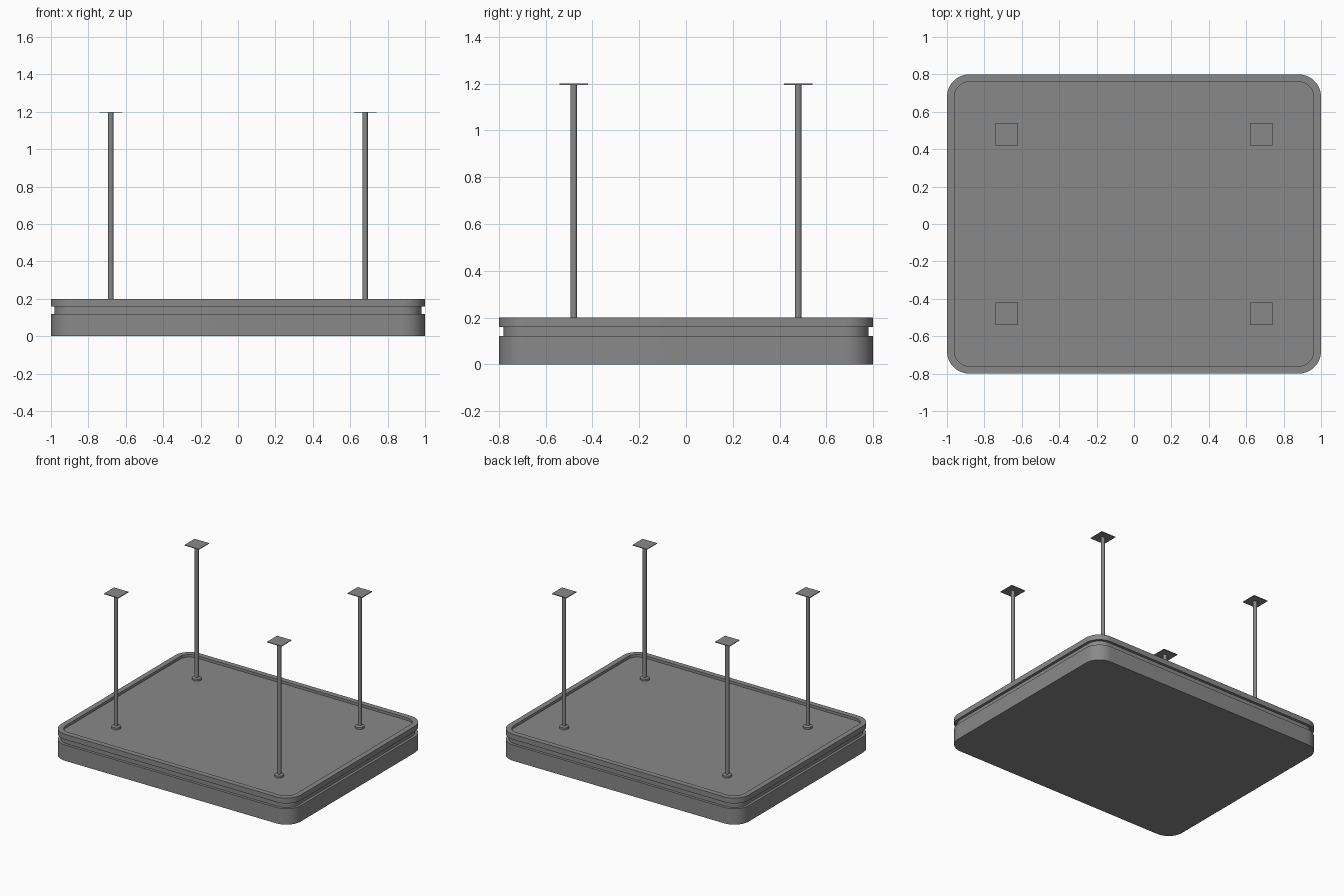
import bpy, bmesh, math

if "Cube" in bpy.data.objects:
    bpy.data.objects.remove(bpy.data.objects["Cube"])

grey = bpy.data.materials.new("mid_grey")
grey.diffuse_color = (0.25, 0.25, 0.25, 1)
grey.use_nodes = True
grey.node_tree.nodes["Principled BSDF"].inputs["Base Color"].default_value = grey.diffuse_color


def finish(name, bm):
    bmesh.ops.recalc_face_normals(bm, faces=bm.faces[:])
    me = bpy.data.meshes.new(name)
    bm.to_mesh(me)
    bm.free()
    me.materials.append(grey)
    ob = bpy.data.objects.new(name, me)
    bpy.context.collection.objects.link(ob)
    bpy.ops.object.select_all(action='DESELECT')
    ob.select_set(True)
    bpy.context.view_layer.objects.active = ob
    bpy.ops.object.shade_smooth_by_angle(angle=math.radians(30))
    return ob


def rounded_ring(bm, inset, z, hx=1.0, hy=0.8, r=0.12, seg=12):
    """Rounded rectangle loop, inset from the outer outline."""
    verts = []
    for k, (sx, sy) in enumerate([(1, 1), (-1, 1), (-1, -1), (1, -1)]):
        for i in range(seg + 1):
            a = math.pi / 2 * (k + i / seg)
            verts.append(bm.verts.new((sx * (hx - r) + (r - inset) * math.cos(a),
                                       sy * (hy - r) + (r - inset) * math.sin(a), z)))
    return verts


def lofted(name, rings):
    bm = bmesh.new()
    loops = [rounded_ring(bm, *p) for p in rings]
    for a, b in zip(loops, loops[1:]):
        n = len(a)
        for i in range(n):
            j = (i + 1) % n
            bm.faces.new((a[i], a[j], b[j], b[i]))
    bm.faces.new(loops[0])
    bm.faces.new(loops[-1])
    return finish(name, bm)


def lathe(name, x, y, profile, n=24):
    """Turned part from (radius, z) points, capped at both ends."""
    bm = bmesh.new()
    loops = [[bm.verts.new((x + r * math.cos(2 * math.pi * i / n),
                            y + r * math.sin(2 * math.pi * i / n), z)) for i in range(n)]
             for r, z in profile]
    for a, b in zip(loops, loops[1:]):
        for i in range(n):
            j = (i + 1) % n
            bm.faces.new((a[i], a[j], b[j], b[i]))
    bm.faces.new(loops[0])
    bm.faces.new(loops[-1])
    return finish(name, bm)


# Housing: lower slab, recessed groove, top rim and sunken top panel
lofted("housing", [(0, 0), (0, 0.12), (0.02, 0.12), (0.02, 0.16),
                   (0, 0.16), (0, 0.2), (0.04, 0.2), (0.04, 0.18)])

# Four hanging rods with base collars and square ceiling plates
for side, sx in (("left", -1), ("right", 1)):
    for end, sy in (("front", -1), ("back", 1)):
        x, y = 0.68 * sx, 0.48 * sy
        lathe(f"{end}_{side}_rod", x, y,
              [(0.032, 0.18), (0.032, 0.195), (0.014, 0.2), (0.014, 1.195)])
        bm = bmesh.new()
        bmesh.ops.create_cube(bm, size=1)
        for v in bm.verts:
            v.co = (x + v.co.x * 0.12, y + v.co.y * 0.12, 1.1975 + v.co.z * 0.005)
        finish(f"{end}_{side}_ceiling_plate", bm)
